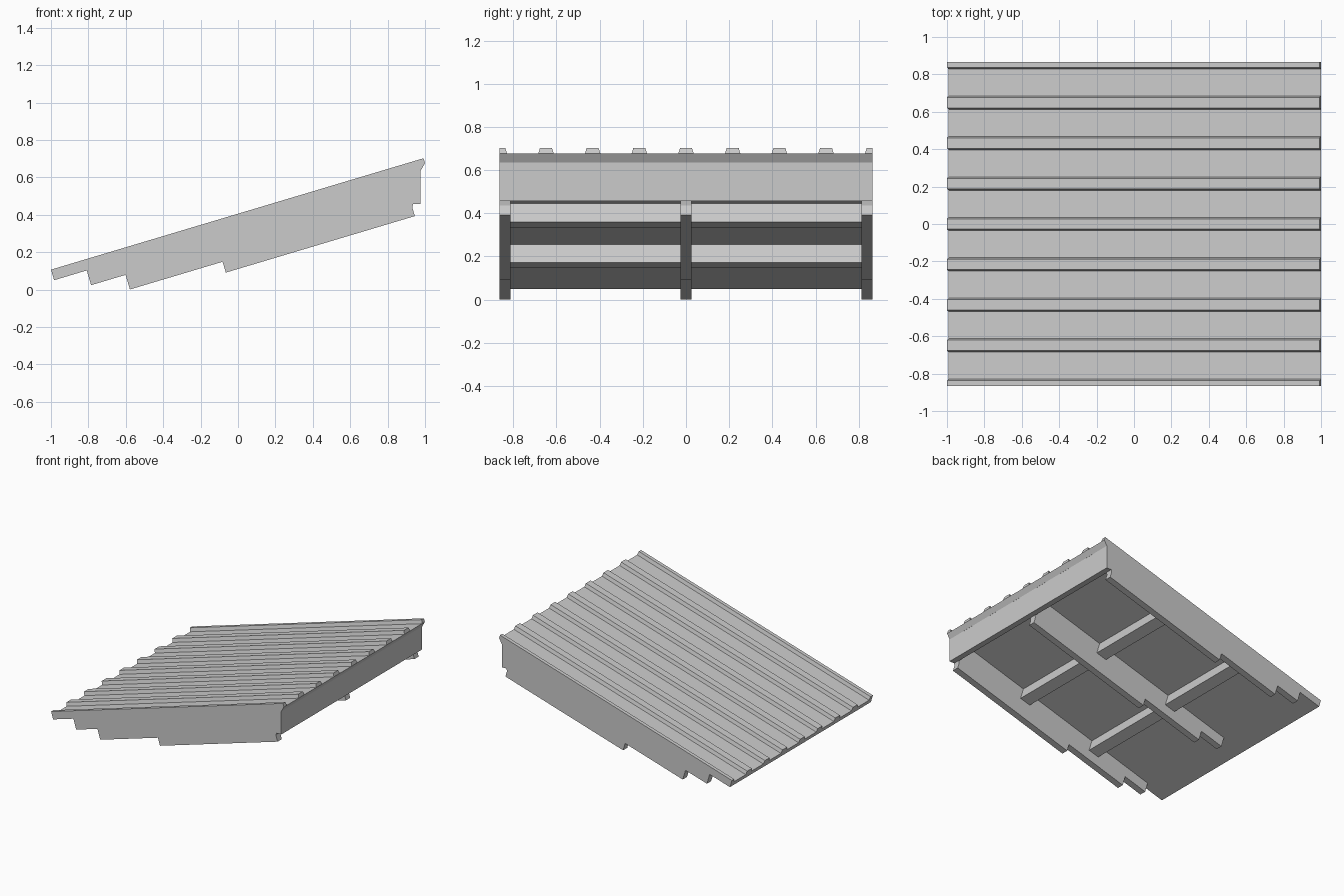
import bpy, bmesh, math
from mathutils import Vector

old = bpy.data.objects.get("Cube")
if old:
    bpy.data.objects.remove(old, do_unlink=True)

grey = bpy.data.materials.new("light grey")
grey.use_nodes = True
COLOR = (0.6, 0.6, 0.6, 1)
grey.diffuse_color = COLOR
grey.node_tree.nodes["Principled BSDF"].inputs["Base Color"].default_value = COLOR

HALF = 0.865            # half width across y
SLAB, RIB = 0.032, 0.059  # heights of sheet and ribs above the underside
LENGTH = 2.079
PITCH = HALF / 4
A = math.atan(0.299)


def on_slope(u, y, w):
    """Point at distance u up the roof and w off its underside."""
    return Vector((-0.983 + u * math.cos(A) - w * math.sin(A), y,
                   0.05 + u * math.sin(A) + w * math.cos(A)))


def loft(name, start, end):
    """Solid between two matching outlines."""
    bm = bmesh.new()
    a = [bm.verts.new(p) for p in start]
    b = [bm.verts.new(p) for p in end]
    bm.faces.new(a)
    bm.faces.new(b[::-1])
    for i in range(len(a)):
        j = (i + 1) % len(a)
        bm.faces.new((a[j], a[i], b[i], b[j]))
    bmesh.ops.recalc_face_normals(bm, faces=bm.faces)
    mesh = bpy.data.meshes.new(name)
    bm.to_mesh(mesh)
    bm.free()
    mesh.materials.append(grey)
    obj = bpy.data.objects.new(name, mesh)
    bpy.context.collection.objects.link(obj)
    return obj


def slope_board(name, profile, y0, y1):
    """Side profile given along the roof, extruded across y."""
    return loft(name, [on_slope(u, y0, w) for u, w in profile],
                [on_slope(u, y1, w) for u, w in profile])


# Roof sheet with an undercut upper edge
slope_board("roof_sheet", [(0, 0), (2.046, 0), (LENGTH, SLAB), (0, SLAB)], -HALF, HALF)

# Trapezoid ribs, halved at both side edges
for i in range(-4, 5):
    mid = i * PITCH
    section = [(-0.036, SLAB), (0.036, SLAB), (0.028, RIB), (-0.028, RIB)]
    section = [(max(-HALF, min(HALF, mid + y)), w) for y, w in section]
    loft(f"roof_rib_{i + 5}", [on_slope(0, y, w) for y, w in section],
         [on_slope(LENGTH, y, w) for y, w in section])

# Three rafters with stepped tails
rafter = [(0.182, 0), (0.182, -0.082), (0.374, -0.082), (0.374, -0.1635),
          (0.891, -0.1635), (0.891, -0.224), (1.946, -0.224),
          (1.946, -0.178), (2.03, 0)]
for side, y in (("right", -HALF + 0.026), ("middle", 0), ("left", HALF - 0.026)):
    slope_board(f"rafter_{side}", rafter, y - 0.026, y + 0.026)

# Two square purlins under the sheet
for name, u in (("lower", 0.72), ("upper", 1.38)):
    slope_board(f"purlin_{name}", [(u - 0.088, 0), (u, 0), (u, -0.089), (u - 0.088, -0.089)],
                -HALF + 0.03, HALF - 0.03)

# Upright fascia board at the high end
fascia = [(0.932, 0.457), (0.977, 0.457), (0.977, 0.637), (0.932, 0.63)]
loft("fascia_board", [Vector((x, -HALF, z)) for x, z in fascia],
     [Vector((x, HALF, z)) for x, z in fascia])
